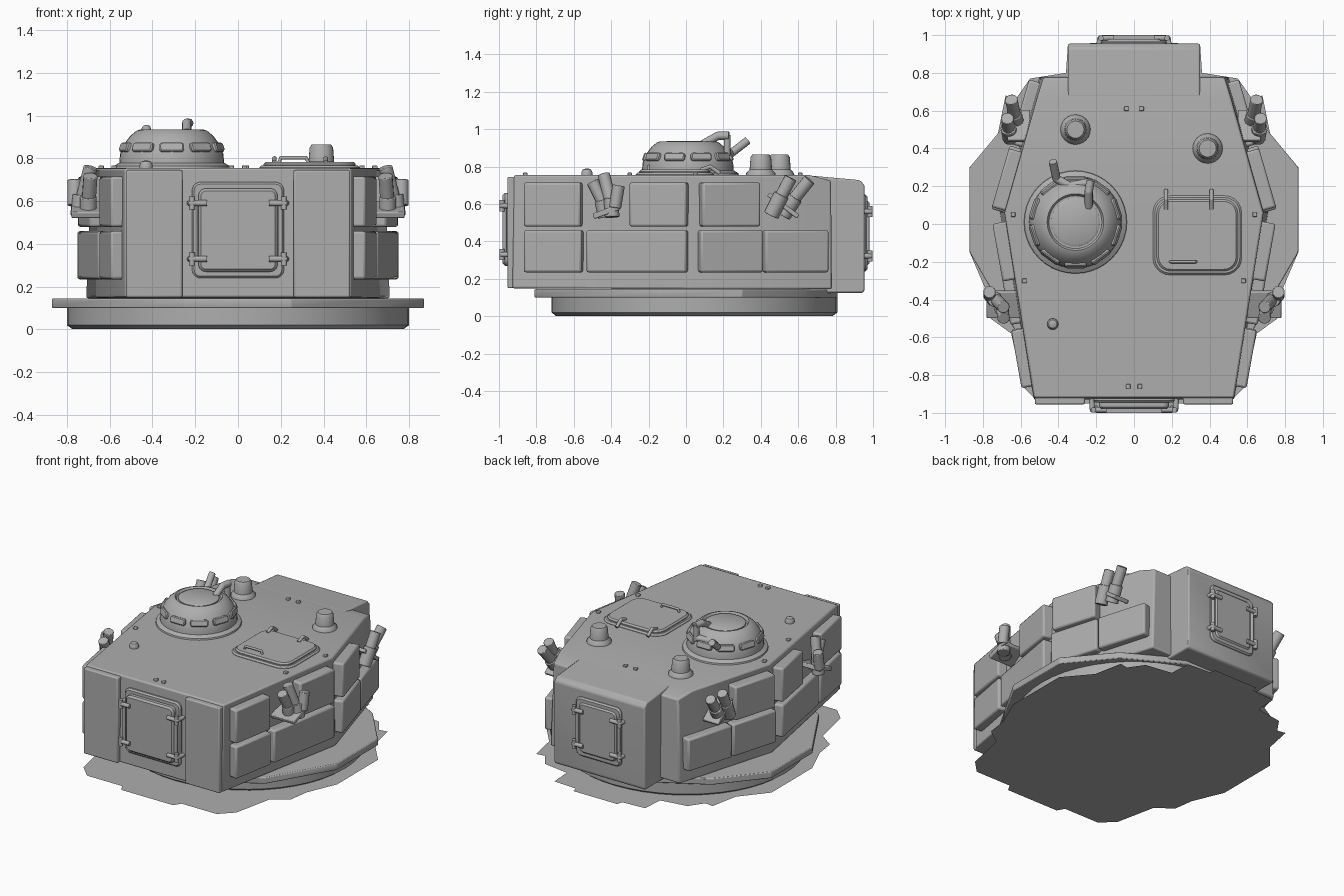
import bpy, bmesh, math
from mathutils import Vector, Matrix

if "Cube" in bpy.data.objects:
    bpy.data.objects.remove(bpy.data.objects["Cube"])

grey = bpy.data.materials.new("armor_grey")
grey.diffuse_color = (0.42, 0.42, 0.42, 1)
grey.use_nodes = True
grey.node_tree.nodes["Principled BSDF"].inputs["Base Color"].default_value = grey.diffuse_color


def finish(bm, name, bevel=0.0, mirror=False, segments=2):
    bmesh.ops.recalc_face_normals(bm, faces=bm.faces)
    me = bpy.data.meshes.new(name)
    bm.to_mesh(me)
    bm.free()
    me.materials.append(grey)
    ob = bpy.data.objects.new(name, me)
    bpy.context.collection.objects.link(ob)
    if bevel:
        m = ob.modifiers.new("bevel", 'BEVEL')
        m.width, m.segments, m.limit_method = bevel, segments, 'ANGLE'
    if mirror:
        m = ob.modifiers.new("mirror", 'MIRROR')
        m.use_mirror_merge = False
    bpy.ops.object.select_all(action='DESELECT')
    ob.select_set(True)
    bpy.context.view_layer.objects.active = ob
    bpy.ops.object.shade_smooth_by_angle(angle=math.radians(35))
    return ob


def box(name, lo, hi, bevel=0.01, mirror=False, rot=None, bm=None):
    """Box from corner to corner, optionally rotated about its centre."""
    bm = bmesh.new()
    lo, hi = Vector(lo), Vector(hi)
    mat = Matrix.Translation((lo + hi) / 2) @ (rot or Matrix()) @ Matrix.Diagonal((*(hi - lo), 1))
    bmesh.ops.create_cube(bm, size=1, matrix=mat)
    return finish(bm, name, bevel, mirror)


def rods(name, paths, r, mirror=False, bevel=0.0, n=12):
    """Round bars along each polyline."""
    bm = bmesh.new()
    for path in paths:
        for a, b in zip(path, path[1:]):
            a, b = Vector(a), Vector(b)
            q = (b - a).to_track_quat('Z', 'Y').to_matrix().to_4x4()
            bmesh.ops.create_cone(bm, cap_ends=True, segments=n, radius1=r, radius2=r,
                                  depth=(b - a).length, matrix=Matrix.Translation((a + b) / 2) @ q)
        for p in path[1:-1]:
            bmesh.ops.create_icosphere(bm, subdivisions=2, radius=r, matrix=Matrix.Translation(p))
    return finish(bm, name, bevel, mirror)


def lathe(name, cx, cy, profile, n=32, sy=1.0):
    bm = bmesh.new()
    rings = [[bm.verts.new((cx + r * math.cos(2 * math.pi * i / n),
                            cy + sy * r * math.sin(2 * math.pi * i / n), z)) for i in range(n)]
             for r, z in profile]
    for a, b in zip(rings, rings[1:]):
        for i in range(n):
            bm.faces.new((a[i], a[(i + 1) % n], b[(i + 1) % n], b[i]))
    bm.faces.new(rings[0][::-1])
    bm.faces.new(rings[-1])
    return finish(bm, name)


def slab(name, half, z0, z1, bevel=0.0):
    """Flat plate from a half outline mirrored over x; a single sheet if z0 == z1."""
    bm = bmesh.new()
    pts = half + [(-x, y) for x, y in reversed(half)]
    f = bm.faces.new([bm.verts.new((x, y, z0)) for x, y in pts])
    if z1 > z0:
        ext = bmesh.ops.extrude_face_region(bm, geom=[f])['geom']
        vs = [v for v in ext if isinstance(v, bmesh.types.BMVert)]
        bmesh.ops.translate(bm, vec=(0, 0, z1 - z0), verts=vs)
        if f.is_valid and len([g for g in bm.faces if abs(g.calc_center_median().z - z0) < 1e-5]) == 0:
            bm.faces.new([v for v in f.verts])
    return finish(bm, name, bevel)


def round_plate(name, centre, u, v, n, w, h, depth, radius, edge=0.01):
    """Rounded rectangle plate, w along u and h along v, raised along n."""
    bm = bmesh.new()
    c, u, v, n = Vector(centre), Vector(u), Vector(v), Vector(n)
    rings = []
    for d, ins in ((0, 0), (depth - edge, 0), (depth, edge)):
        ring, r = [], radius
        for k, (sx, sy) in enumerate(((1, 1), (-1, 1), (-1, -1), (1, -1))):
            for j in range(6):
                a = math.pi / 2 * (k + j / 5)
                ring.append(bm.verts.new(
                    c + u * (sx * (w / 2 - r) + (r - ins) * math.cos(a))
                    + v * (sy * (h / 2 - r) + (r - ins) * math.sin(a)) + n * d))
        rings.append(ring)
    m = len(rings[0])
    for a, b in zip(rings, rings[1:]):
        for i in range(m):
            bm.faces.new((a[i], a[(i + 1) % m], b[(i + 1) % m], b[i]))
    bm.faces.new(rings[0][::-1])
    bm.faces.new(rings[-1])
    return finish(bm, name)


# Ground sheet, turret ring and flange
slab("ground_sheet", [(0.2, -1), (0.23, -0.95), (0.5, -0.95), (0.59, -0.86), (0.65, -0.58), (0.76, -0.5),
                      (0.78, -0.36), (0.87, -0.15), (0.87, 0.3), (0.72, 0.48), (0.68, 0.68), (0.62, 0.67),
                      (0.55, 0.77), (0.36, 0.8), (0.35, 0.95), (0.18, 0.96), (0.17, 1)], 0, 0)
lathe("turret_ring", 0, 0.045, [(0.775, 0.002), (0.80, 0.02), (0.80, 0.11)], 48, 0.955)
slab("ring_flange", [(0.25, -0.81), (0.62, -0.58), (0.87, -0.15), (0.87, 0.3), (0.62, 0.6), (0.25, 0.81)],
     0.10, 0.145, 0.006)

# Hull: stations of bottom and top half widths from front to back
bm = bmesh.new()
stations = [((0.53, -0.93, 0.15), (0.53, -0.92, 0.755)), ((0.71, 0.06, 0.145), (0.685, 0.06, 0.755)),
            ((0.535, 0.66, 0.145), (0.515, 0.66, 0.755)), ((0.50, 0.78, 0.145), (0.48, 0.775, 0.725))]
rows = []
for (bx, by, bz), (tx, ty, tz) in stations:
    rows.append([bm.verts.new(p) for p in ((-bx, by, bz), (bx, by, bz), (tx, ty, tz), (-tx, ty, tz))])
for a, b in zip(rows, rows[1:]):
    for i in range(4):
        bm.faces.new((a[i], a[(i + 1) % 4], b[(i + 1) % 4], b[i]))
bm.faces.new(rows[0])
bm.faces.new(rows[-1][::-1])
finish(bm, "hull", 0.01)

# Front cheek plates and rear box with sloped top
box("front_cheek", (0.26, -0.955, 0.15), (0.525, -0.90, 0.745), 0.008, True)
bm = bmesh.new()
prof = [(0.66, 0.125), (0.945, 0.125), (0.955, 0.14), (0.955, 0.70), (0.93, 0.728), (0.67, 0.752)]
sides = [[bm.verts.new((x, y, z)) for y, z in prof] for x in (-0.35, 0.35)]
for i in range(len(prof)):
    j = (i + 1) % len(prof)
    bm.faces.new((sides[0][i], sides[0][j], sides[1][j], sides[1][i]))
for s in sides:
    bm.faces.new(s)
finish(bm, "rear_box", 0.01)

# Front and rear doors with frame and hinge bars
for tag, sgn, y, w, h, zc in (("front", -1, 0.925, 0.43, 0.45, 0.465), ("rear", 1, 0.95, 0.35, 0.41, 0.445)):
    n = (0, sgn, 0)
    round_plate(tag + "_door_frame", (0, sgn * y, zc), (1, 0, 0), (0, 0, 1), n, w, h, 0.02, 0.04)
    round_plate(tag + "_door", (0, sgn * y, zc), (1, 0, 0), (0, 0, 1), n, w - 0.06, h - 0.06,
                0.98 - y, 0.035, 0.012)
    bars = []
    for dz in (-0.3 * h, 0.28 * h):
        yo = sgn * 0.984
        bars.append([(w / 2 + 0.01, sgn * y, zc + dz), (w / 2 + 0.005, yo, zc + dz), (w / 2 - 0.07, yo, zc + dz)])
        bars.append([(w / 2, yo, zc + dz - 0.03), (w / 2, yo, zc + dz + 0.03)])
    rods(tag + "_door_hinges", bars, 0.014, True)
    rods(tag + "_door_side_bar", [[(w / 2 - 0.015, sgn * 0.97, zc - 0.3 * h), (w / 2 - 0.015, sgn * 0.97, zc + 0.28 * h)]],
         0.011, True)


# Side armour blocks following the hull walls
def wall_block(name, y0, y1, z0, z1):
    a, b = (Vector((0.53, -0.93)), Vector((0.705, 0.06))) if y1 < 0.06 else \
           (Vector((0.705, 0.06)), Vector((0.495, 0.78)))
    d = (b - a).normalized()
    mid = a + (b - a) * (((y0 + y1) / 2 - a.y) / (b.y - a.y)) + Vector((d.y, -d.x)) * 0.012
    half = Vector((0.042, (y1 - y0) / 2 / d.y))
    c = Vector((mid.x, mid.y, (z0 + z1) / 2))
    e = Vector((half.x, half.y, (z1 - z0) / 2))
    box(name, c - e, c + e, 0.012, True, Matrix.Rotation(math.atan2(-d.x, d.y), 4, 'Z'))


for i, (y0, y1) in enumerate(((-0.86, -0.55), (-0.525, 0.01), (0.065, 0.40), (0.41, 0.75))):
    wall_block("lower_armour_%d" % i, y0, y1, 0.235, 0.46)
for i, (y0, y1) in enumerate(((-0.86, -0.555), (-0.295, 0.01), (0.075, 0.385))):
    wall_block("upper_armour_%d" % i, y0, y1, 0.48, 0.715)

# Smoke launchers: tubes, sockets and bracket
rods("front_launcher_tubes", [[(0.73, -0.40, 0.60), (0.69, -0.44, 0.76)], [(0.765, -0.38, 0.58), (0.765, -0.36, 0.70)],
                              [(0.70, -0.43, 0.58), (0.69, -0.50, 0.72)]], 0.033, True, 0.004, 14)
rods("front_launcher_sockets", [[(0.745, -0.395, 0.53), (0.735, -0.40, 0.63)], [(0.70, -0.43, 0.53), (0.70, -0.45, 0.62)]],
     0.04, True, 0.004, 14)
box("front_launcher_bracket", (0.60, -0.50, 0.545), (0.78, -0.35, 0.575), 0.006, True, Matrix.Rotation(0.35, 4, 'X'))
rods("rear_launcher_tubes", [[(0.625, 0.54, 0.58), (0.65, 0.66, 0.73)], [(0.66, 0.47, 0.57), (0.67, 0.56, 0.74)]],
     0.034, True, 0.004, 14)
rods("rear_launcher_sockets", [[(0.62, 0.52, 0.54), (0.635, 0.585, 0.635)], [(0.655, 0.455, 0.54), (0.665, 0.51, 0.65)]],
     0.042, True, 0.004, 14)
box("rear_launcher_bracket", (0.55, 0.42, 0.58), (0.67, 0.62, 0.605), 0.006, True, Matrix.Rotation(-0.65, 4, 'X'))

# Cupola with vision slots, lid and lever
CX, CY = -0.31, 0.01
lathe("cupola", CX, CY, [(0.275, 0.745), (0.27, 0.765), (0.245, 0.78), (0.242, 0.82), (0.225, 0.865), (0.195, 0.905),
                         (0.165, 0.93), (0.15, 0.935), (0.14, 0.92)], 40)
lathe("cupola_lid", CX, CY, [(0.13, 0.91), (0.13, 0.928), (0.115, 0.936)], 32)
for i in range(10):
    a = 2 * math.pi * (i + 0.5) / 10
    out = Vector((math.cos(a), math.sin(a), 0.35)).normalized()
    side = Vector((-math.sin(a), math.cos(a), 0))
    pos = Vector((CX + 0.222 * math.cos(a), CY + 0.222 * math.sin(a), 0.85))
    round_plate("vision_frame_%d" % i, pos, side, out.cross(side), out, 0.115, 0.045, 0.018, 0.015, 0.006)
rods("cupola_lever", [[(-0.43, 0.33, 0.94), (-0.41, 0.24, 0.87), (-0.34, 0.20, 0.875), (-0.24, 0.22, 0.88)],
                      [(-0.23, 0.23, 0.965), (-0.24, 0.17, 0.965), (-0.24, 0.09, 0.92)]], 0.022)
rods("lever_post", [[(-0.235, 0.22, 0.86), (-0.235, 0.22, 0.97)]], 0.018)

# Loader hatch with hinges and handle
round_plate("hatch_rim", (0.335, -0.06, 0.75), (1, 0, 0), (0, 1, 0), (0, 0, 1), 0.47, 0.42, 0.018, 0.09)
round_plate("hatch", (0.335, -0.06, 0.75), (1, 0, 0), (0, 1, 0), (0, 0, 1), 0.43, 0.38, 0.034, 0.075)
rods("hatch_hinges", [[(x, 0.08, 0.782), (x, 0.13, 0.80), (x, 0.18, 0.765)] for x in (0.17, 0.41)], 0.011)
rods("hatch_handle", [[(0.19, -0.2, 0.775), (0.20, -0.2, 0.803), (0.32, -0.2, 0.803), (0.33, -0.2, 0.775)]], 0.008)

# Roof fittings
for name, x, y in (("left_periscope", -0.31, 0.50), ("right_periscope", 0.39, 0.40)):
    lathe(name, x, y, [(0.08, 0.75), (0.078, 0.765), (0.06, 0.785), (0.055, 0.85), (0.045, 0.866)], 24)
lathe("roof_knob", -0.43, -0.53, [(0.03, 0.75), (0.03, 0.772), (0.022, 0.785), (0.008, 0.79)], 14)
for i, (x, y) in enumerate(((0.03, -0.86), (0.04, 0.61), (0.64, 0.05), (0.58, -0.3))):
    box("roof_bolt_%d" % i, (x - 0.012, y - 0.012, 0.75), (x + 0.012, y + 0.012, 0.768), 0.004, True)
